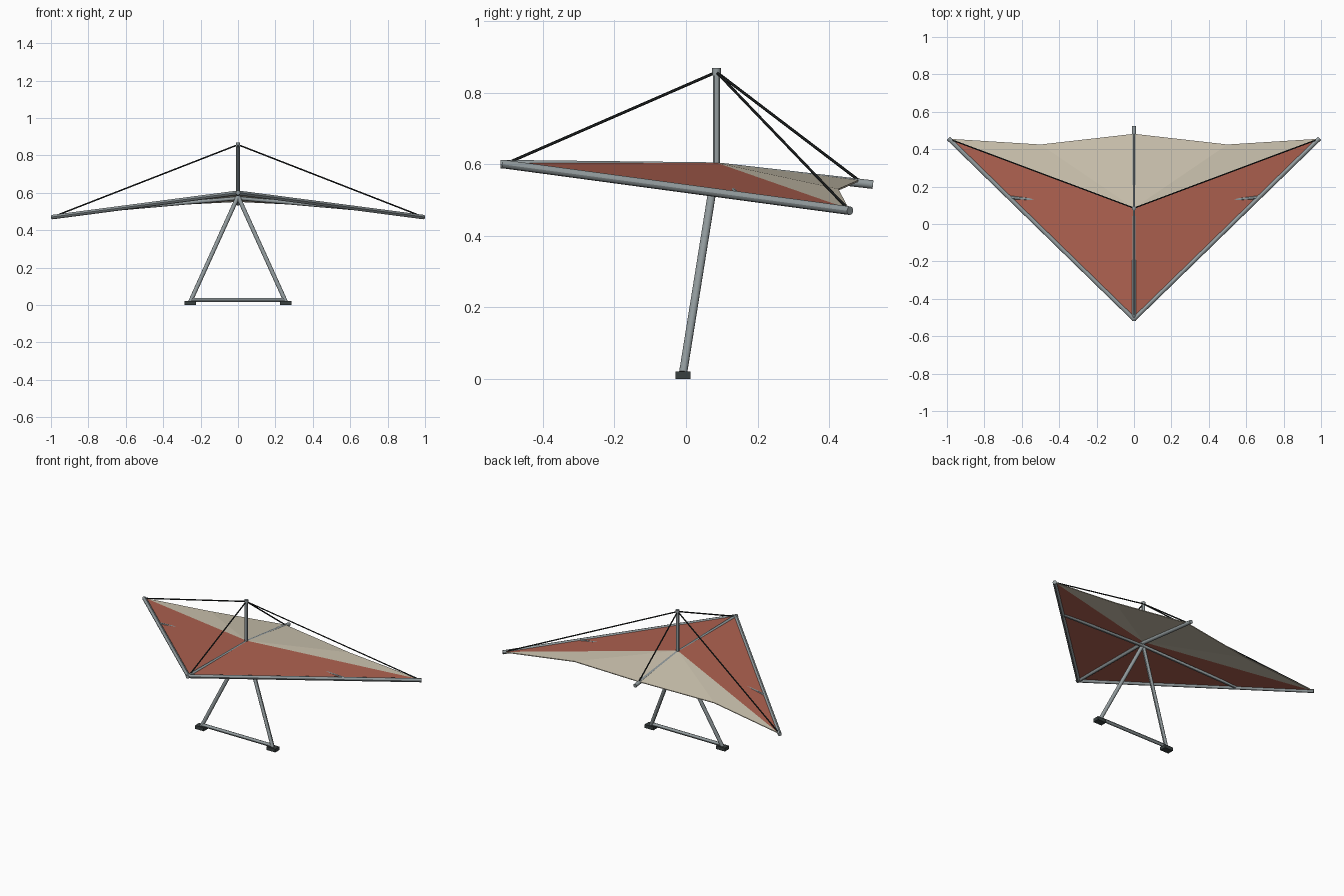
import bpy
from mathutils import Vector

if "Cube" in bpy.data.objects:
    bpy.data.objects.remove(bpy.data.objects["Cube"])


def material(name, rgb):
    m = bpy.data.materials.new(name)
    m.diffuse_color = (*rgb, 1)
    m.use_nodes = True
    m.node_tree.nodes["Principled BSDF"].inputs["Base Color"].default_value = m.diffuse_color
    return m


RED = material("red_cloth", (0.42, 0.12, 0.08))
TAN = material("tan_cloth", (0.62, 0.56, 0.44))
METAL = material("grey_metal", (0.29, 0.33, 0.34))
CABLE = material("black_cable", (0.015, 0.018, 0.018))
RUBBER = material("dark_rubber", (0.04, 0.05, 0.05))


def tube(name, a, b, r, mat, sides=12):
    """Round bar running from point a to point b."""
    a, b = Vector(a), Vector(b)
    d = b - a
    bpy.ops.mesh.primitive_cylinder_add(vertices=sides, radius=r, depth=d.length,
                                        location=(a + b) / 2)
    o = bpy.context.object
    o.rotation_euler = d.to_track_quat('Z', 'Y').to_euler()
    o.name = name
    o.data.materials.append(mat)
    bpy.ops.object.shade_smooth_by_angle()
    return o


# Main points of the wing
hub = (0, 0.085, 0.593)
mast_top = (0, 0.085, 0.866)
cable_top = (0, 0.085, 0.857)

# Sail: red front panels, tan rear panels folded along the keel
verts = [(0, -0.50, 0.605), (0, 0.085, 0.604), (0, 0.482, 0.556)]
faces = []
for s in (-1, 1):
    i = len(verts)
    verts += [(s * 0.98, 0.455, 0.475), (s * 0.50, 0.425, 0.531)]
    for f in ((0, i, 1), (1, i, i + 1), (1, i + 1, 2)):
        faces.append(f if s < 0 else f[::-1])
mesh = bpy.data.meshes.new("sail")
mesh.from_pydata(verts, [], [f[::-1] for f in faces])
sail = bpy.data.objects.new("sail", mesh)
bpy.context.collection.objects.link(sail)
mesh.materials.append(RED)
mesh.materials.append(TAN)
for p in mesh.polygons:
    p.material_index = 0 if 0 in p.vertices else 1
thick = sail.modifiers.new("cloth_thickness", 'SOLIDIFY')
thick.thickness = 0.005
thick.offset = -1

# Keel in two lengths, and the mast above it
tube("front_keel", (0, -0.518, 0.600), hub, 0.012, METAL)
tube("rear_keel", hub, (0, 0.522, 0.543), 0.012, METAL)
tube("mast", hub, mast_top, 0.010, METAL)
tube("mast_cap", (0, 0.085, 0.848), (0, 0.085, 0.868), 0.012, METAL)

# Fore and aft cables
tube("front_cable", cable_top, (0, -0.485, 0.609), 0.004, CABLE, 6)
tube("rear_cable", cable_top, (0, 0.482, 0.555), 0.004, CABLE, 6)

# Paired parts
for s, side in ((-1, "left"), (1, "right")):
    tube(side + "_leading_edge", (0, -0.508, 0.600), (s * 0.992, 0.458, 0.470), 0.012, METAL)
    tube(side + "_cross_bar", (0, 0.085, 0.571), (s * 0.66, 0.142, 0.513), 0.010, METAL)
    tube(side + "_tip_cable", cable_top, (s * 0.97, 0.448, 0.479), 0.004, CABLE, 6)
    tube(side + "_leg", (s * 0.255, -0.008, 0.018), (0, 0.082, 0.580), 0.0115, METAL)
    bpy.ops.mesh.primitive_cube_add(size=1, location=(s * 0.256, -0.008, 0.011))
    foot = bpy.context.object
    foot.name = side + "_foot"
    foot.scale = (0.062, 0.042, 0.022)
    foot.data.materials.append(RUBBER)

# Control bar between the feet
tube("base_bar", (-0.25, -0.008, 0.027), (0.25, -0.008, 0.027), 0.011, METAL)
